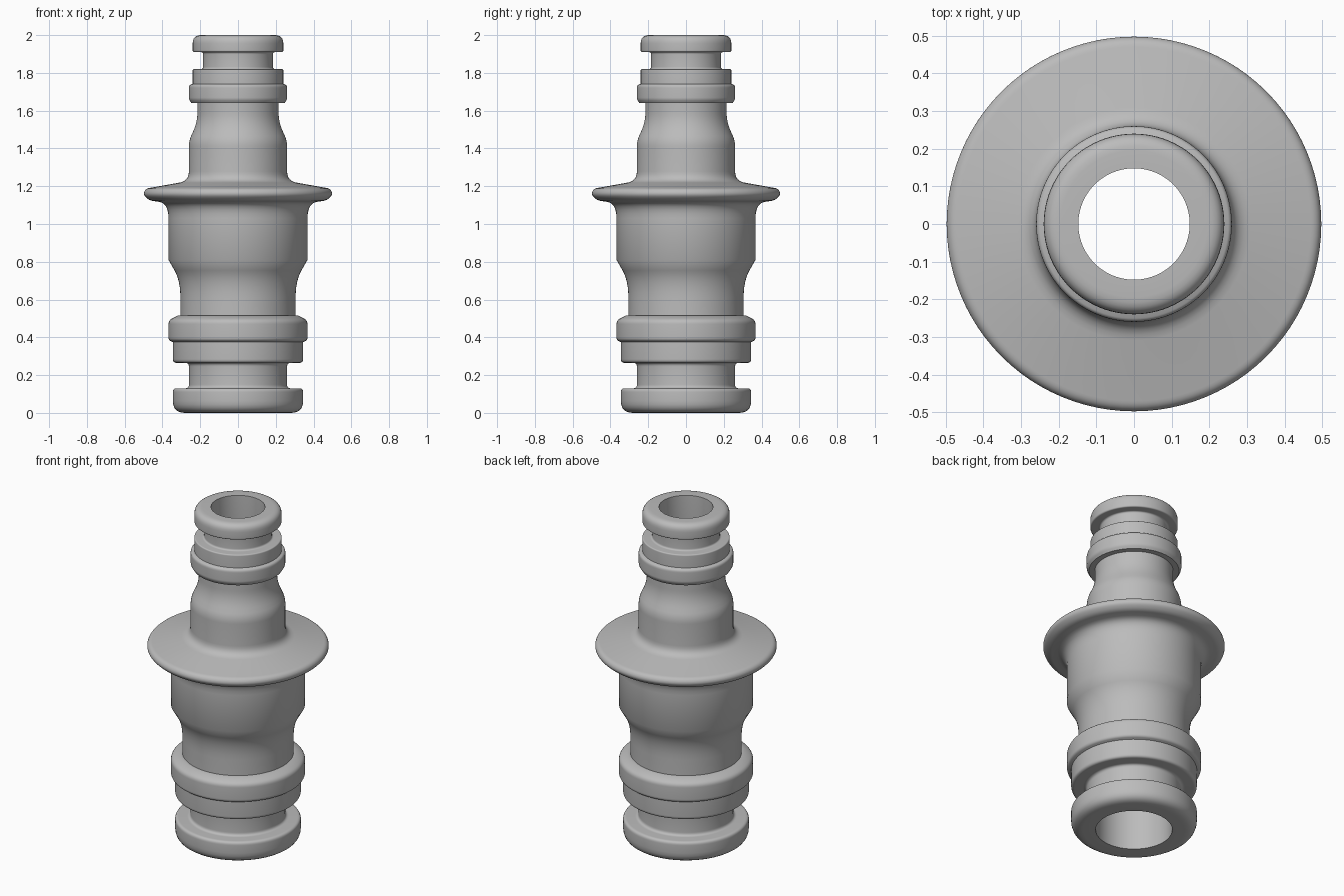
import bpy, bmesh, math
from mathutils import Vector

old = bpy.data.objects.get("Cube")
if old:
    bpy.data.objects.remove(old, do_unlink=True)

SEGMENTS = 96

grey = bpy.data.materials.new("plain grey")
grey.use_nodes = True
colour = (0.5, 0.5, 0.5, 1)
grey.diffuse_color = colour
grey.node_tree.nodes["Principled BSDF"].inputs["Base Color"].default_value = colour


def rounded(corners, steps=6):
    """Replace each (radius, height, rounding) corner by a smooth bend."""
    points = []
    for i, (r, z, size) in enumerate(corners):
        p = Vector((r, z))
        if not size:
            points.append(p)
            continue
        before = Vector(corners[i - 1][:2]) - p
        after = Vector(corners[(i + 1) % len(corners)][:2]) - p
        a = p + before.normalized() * min(size, before.length * 0.49)
        b = p + after.normalized() * min(size, after.length * 0.49)
        for k in range(steps + 1):
            t = k / steps
            points.append(a * (1 - t) ** 2 + p * 2 * t * (1 - t) + b * t * t)
    return points


def lathe(name, corners):
    """Turn a closed profile around the z axis."""
    bm = bmesh.new()
    profile = rounded(corners)
    rings = []
    for s in range(SEGMENTS):
        a = math.tau * s / SEGMENTS
        rings.append([bm.verts.new((p.x * math.cos(a), p.x * math.sin(a), p.y))
                      for p in profile])
    n = len(profile)
    for s in range(SEGMENTS):
        here, there = rings[s], rings[(s + 1) % SEGMENTS]
        for i in range(n):
            j = (i + 1) % n
            bm.faces.new((here[i], there[i], there[j], here[j]))
    bmesh.ops.recalc_face_normals(bm, faces=bm.faces)
    mesh = bpy.data.meshes.new(name)
    bm.to_mesh(mesh)
    bm.free()
    mesh.materials.append(grey)
    obj = bpy.data.objects.new(name, mesh)
    bpy.context.collection.objects.link(obj)
    bpy.ops.object.select_all(action="DESELECT")
    obj.select_set(True)
    bpy.context.view_layer.objects.active = obj
    bpy.ops.object.shade_smooth_by_angle(angle=math.radians(30))
    return obj


# Lower plug: end lip, seal groove and two stepped rings
lower_plug = [
    (0.21, 0, 0), (0.345, 0, 0.1), (0.345, 0.13, 0.02),
    (0.26, 0.13, 0.02), (0.26, 0.265, 0.02),
    (0.345, 0.265, 0.02), (0.345, 0.375, 0),
    (0.368, 0.385, 0.015), (0.368, 0.49, 0.02), (0.32, 0.515, 0),
]
# Waist and wide body, flaring out under the flange
body = [
    (0.305, 0.515, 0), (0.305, 0.7, 0.1), (0.368, 0.81, 0),
    (0.368, 1.11, 0.08),
]
# Thin collar with a rounded rim and sloping top
flange = [
    (0.47, 1.125, 0.02), (0.502, 1.155, 0.02), (0.49, 1.187, 0.02),
    (0.26, 1.228, 0.05),
]
# Upper plug: narrowing neck, two rings, seal groove and end lip
upper_plug = [
    (0.26, 1.44, 0.03), (0.215, 1.54, 0.06), (0.215, 1.64, 0),
    (0.247, 1.64, 0), (0.26, 1.66, 0.01), (0.26, 1.735, 0.015),
    (0.24, 1.742, 0), (0.24, 1.82, 0.008),
    (0.185, 1.82, 0.012), (0.185, 1.91, 0.012),
    (0.24, 1.91, 0.01), (0.24, 2, 0.055),
]
# Through bore, wide below and narrow above
bore = [(0.148, 2, 0), (0.148, 1.3, 0), (0.21, 1.15, 0)]

lathe("hose_coupler", lower_plug + body + flange + upper_plug + bore)
